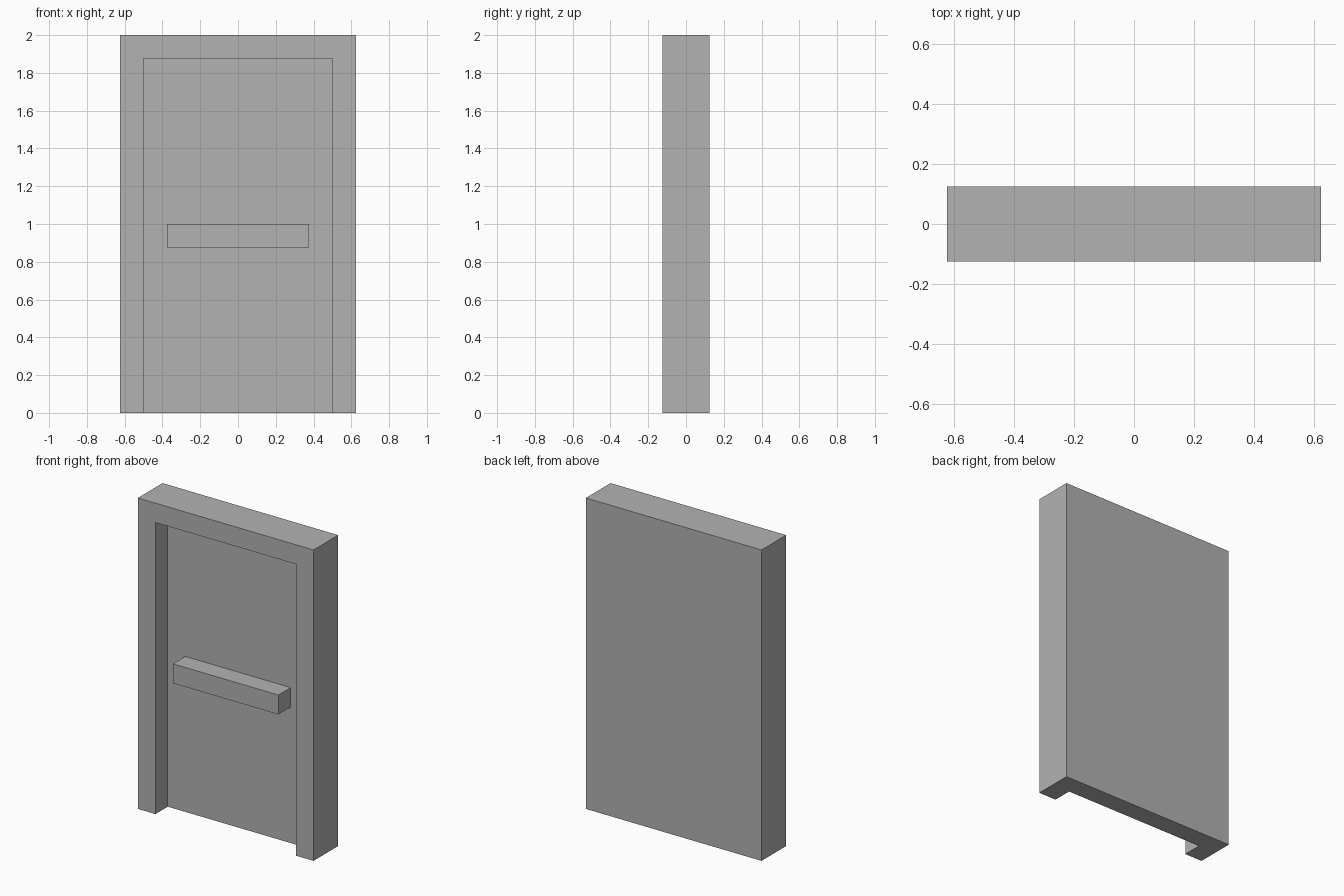
import bpy

old = bpy.data.objects.get("Cube")
if old:
    bpy.data.objects.remove(old, do_unlink=True)

# Single flat grey
grey = bpy.data.materials.new("plain grey")
grey.use_nodes = True
colour = (0.448, 0.448, 0.448, 1)
grey.diffuse_color = colour
grey.node_tree.nodes["Principled BSDF"].inputs["Base Color"].default_value = colour


def box(name, low, high):
    """Box between two opposite corners."""
    centre = [(a + b) / 2 for a, b in zip(low, high)]
    bpy.ops.mesh.primitive_cube_add(size=1, location=centre)
    obj = bpy.context.object
    obj.name = obj.data.name = name
    obj.scale = [b - a for a, b in zip(low, high)]
    bpy.ops.object.transform_apply(location=True, rotation=False, scale=True)
    obj.data.materials.append(grey)
    return obj


HALF_WIDTH, HALF_DEPTH, HEIGHT, BORDER = 0.625, 0.125, 2.0, 0.125

# Door slab with a raised frame round the sides and top, open at the bottom
door = box("door_with_frame", (-HALF_WIDTH, -HALF_DEPTH, 0), (HALF_WIDTH, HALF_DEPTH, HEIGHT))
inner = HALF_WIDTH - BORDER
cutter = box("recess_cutter", (-inner, -HALF_DEPTH - 0.1, -0.1), (inner, 0, HEIGHT - BORDER))
cutter.hide_render = True
recess = door.modifiers.new("recess", "BOOLEAN")
recess.operation = "DIFFERENCE"
recess.solver = "EXACT"
recess.object = cutter
bpy.context.view_layer.objects.active = door
bpy.ops.object.modifier_apply(modifier=recess.name)
bpy.data.objects.remove(cutter, do_unlink=True)

# Push bar standing on the panel, flush with the frame's front
box("push_bar", (-0.375, -HALF_DEPTH, 0.875), (0.375, 0, 1.0))
